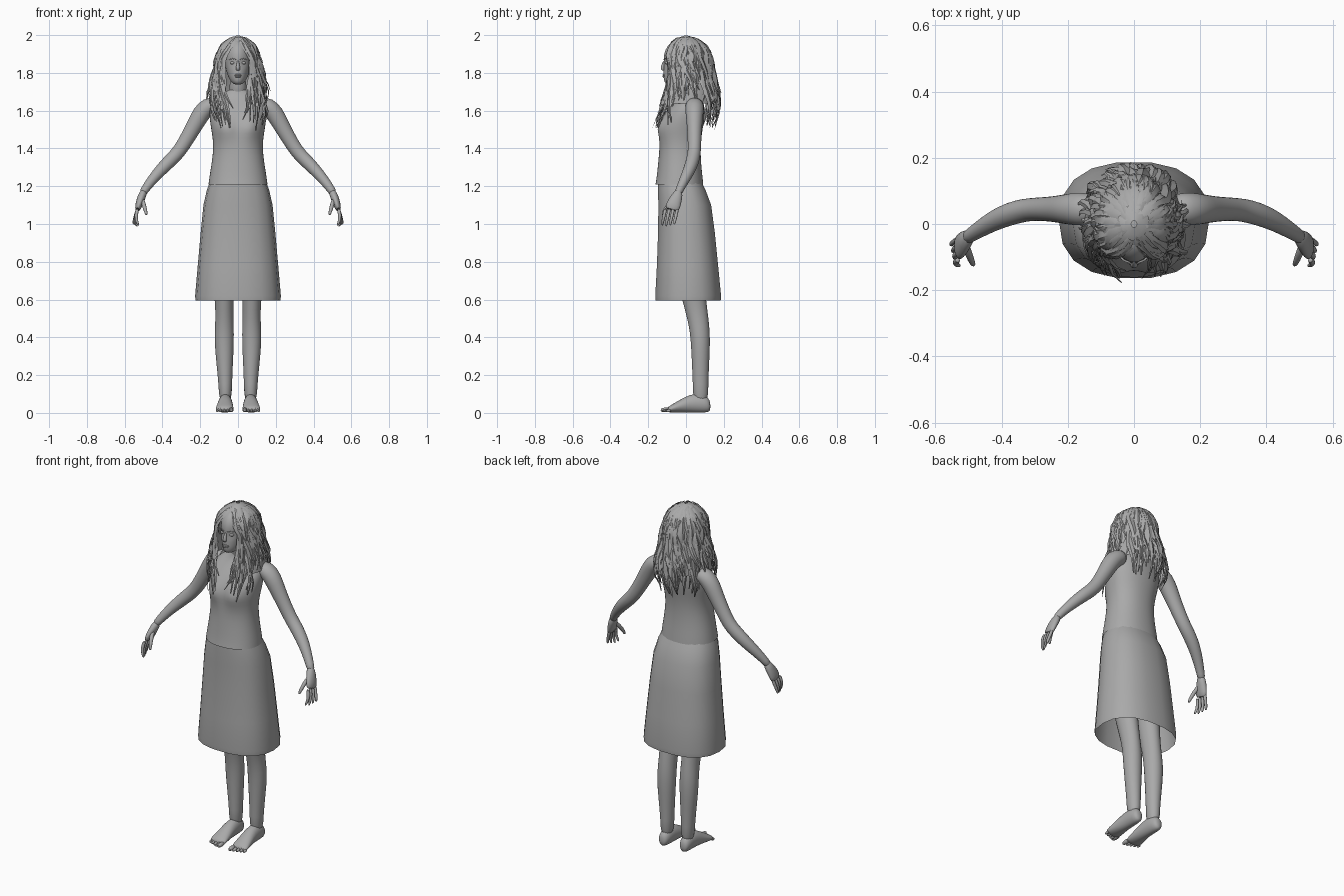
import bpy, bmesh, math, random
from mathutils import Vector

random.seed(4)
old = bpy.data.objects.get("Cube")
if old:
    bpy.data.objects.remove(old, do_unlink=True)

X, Y, Z = Vector((1, 0, 0)), Vector((0, 1, 0)), Vector((0, 0, 1))

grey = bpy.data.materials.new("plain_grey")
grey.use_nodes = True
grey.diffuse_color = (0.4, 0.4, 0.4, 1)
grey.node_tree.nodes["Principled BSDF"].inputs["Base Color"].default_value = grey.diffuse_color


def finish(name, bm, mirror=False, subdiv=0, angle=60):
    """Turn a bmesh into a shaded object."""
    bmesh.ops.recalc_face_normals(bm, faces=bm.faces)
    mesh = bpy.data.meshes.new(name)
    bm.to_mesh(mesh)
    bm.free()
    mesh.materials.append(grey)
    obj = bpy.data.objects.new(name, mesh)
    bpy.context.collection.objects.link(obj)
    bpy.ops.object.select_all(action='DESELECT')
    obj.select_set(True)
    bpy.context.view_layer.objects.active = obj
    bpy.ops.object.shade_smooth_by_angle(angle=math.radians(angle))
    if mirror:
        obj.modifiers.new("mirror", 'MIRROR').use_mirror_merge = False
    if subdiv:
        sub = obj.modifiers.new("smooth", 'SUBSURF')
        sub.levels = sub.render_levels = subdiv
    return obj


def tube(name, pts, side=X, axis=None, segs=16, power=2, caps=True, bumps=(), **opts):
    """Loft ellipses through (x, y, z, half width, half depth) points."""
    bm = bmesh.new()
    pos = [Vector(p[:3]) for p in pts]
    rings = []
    for i, p in enumerate(pts):
        t = axis or (pos[min(i + 1, len(pos) - 1)] - pos[max(i - 1, 0)]).normalized()
        u = (side - t * side.dot(t)).normalized()
        v = t.cross(u)
        ring = []
        for k in range(segs):
            a = math.tau * k / segs
            c, s = math.cos(a), math.sin(a)
            c = math.copysign(abs(c) ** (2 / power), c)
            s = math.copysign(abs(s) ** (2 / power), s)
            ring.append(bm.verts.new(pos[i] + u * c * p[3] + v * s * p[4]))
        rings.append(ring)
    for a, b in zip(rings, rings[1:]):
        for k in range(segs):
            n = (k + 1) % segs
            bm.faces.new((a[k], a[n], b[n], b[k]))
    if caps:
        bm.faces.new(rings[0])
        bm.faces.new(rings[-1])
    # Soft mounds and hollows on the front
    for bx, bz, size, push in bumps:
        for v in bm.verts:
            if v.co.y < -0.01:
                d = (abs(v.co.x) - bx) ** 2 + (v.co.z - bz) ** 2
                v.co.y -= push * math.exp(-d / (2 * size * size))
    return finish(name, bm, **opts)


def stack(name, rows, **opts):
    """Upright loft from (height, half width, front y, back y) rows."""
    pts = [(0, (f + b) / 2, z, w, (b - f) / 2) for z, w, f, b in rows]
    return tube(name, pts, axis=Z, **opts)


def ball(name, loc, scale, mirror=False):
    bm = bmesh.new()
    bmesh.ops.create_uvsphere(bm, u_segments=14, v_segments=8, radius=1)
    for v in bm.verts:
        v.co = Vector(a * s + l for a, s, l in zip(v.co, scale, loc))
    return finish(name, bm, mirror)


# Clothes
stack("sleeveless_top", [
    (1.21, .157, -.162, .092), (1.25, .152, -.155, .088), (1.32, .14, -.148, .08),
    (1.4, .13, -.14, .077), (1.46, .135, -.135, .082), (1.5, .142, -.13, .088),
    (1.54, .148, -.12, .095), (1.58, .152, -.108, .098), (1.62, .15, -.085, .098),
    (1.655, .13, -.055, .09), (1.685, .085, -.035, .08), (1.71, .05, -.03, .065)],
    segs=32, power=2.2, caps=False, bumps=[(.068, 1.515, .042, .035)], subdiv=1)
stack("skirt", [
    (1.23, .145, -.148, .08), (1.18, .165, -.15, .105), (1.1, .183, -.148, .135),
    (0.95, .198, -.15, .155), (0.78, .213, -.156, .172), (0.62, .227, -.165, .188),
    (0.595, .225, -.163, .186)], segs=18, power=2.4, caps=False, angle=50)

# Head and neck
tube("neck", [(0, .03, 1.65, .056, .05), (0, .012, 1.71, .045, .045),
              (0, -.01, 1.79, .045, .048)], subdiv=1)
stack("head", [
    (1.738, .018, -.1, -.05), (1.748, .034, -.114, -.02), (1.775, .05, -.12, .03),
    (1.8, .059, -.119, .06), (1.825, .066, -.119, .075), (1.85, .07, -.119, .085),
    (1.875, .072, -.12, .09), (1.92, .07, -.114, .095), (1.96, .05, -.085, .07),
    (1.98, .02, -.045, .04)], segs=28, bumps=[(.028, 1.853, .014, -.009)], subdiv=1)
tube("nose", [(0, -.113, 1.866, .006, .006), (0, -.122, 1.84, .008, .009),
              (0, -.126, 1.823, .013, .011), (0, -.118, 1.812, .009, .007)], subdiv=1)
ball("eye", (.028, -.1, 1.853), (.014, .011, .008), True)
ball("upper_lip", (0, -.116, 1.789), (.021, .008, .005))
ball("lower_lip", (0, -.116, 1.781), (.017, .009, .006))
tube("eyebrow", [(.012, -.117, 1.871, .002, .003), (.03, -.11, 1.876, .002, .003),
                 (.046, -.095, 1.871, .002, .002)], side=Z, segs=6, mirror=True)

# Legs and feet
tube("leg", [
    (.08, -.02, 1.1, .07, .08), (.08, 0, .85, .068, .08), (.075, .035, .64, .053, .068),
    (.072, .055, .54, .048, .06), (.072, .07, .46, .05, .055), (.073, .077, .38, .053, .052),
    (.071, .077, .27, .045, .047), (.067, .077, .15, .036, .041), (.067, .078, .05, .034, .042)],
    axis=Z, mirror=True, subdiv=1)
tube("foot", [
    (.068, .13, .034, .015, .02), (.068, .116, .044, .031, .043), (.067, .075, .052, .036, .051),
    (.067, .02, .05, .038, .049), (.069, -.03, .036, .044, .035), (.071, -.075, .023, .049, .022),
    (.071, -.1, .016, .048, .013)], axis=-Y, mirror=True, subdiv=1)
for i in range(5):
    x, tip, r = .036 + .0185 * i, -.135 + .007 * i, .009 if i else .014
    tube("toe", [(x, -.08, .016, r, r), (x, tip + .015, r + .002, r, r),
                 (x, tip, r, r * .6, r * .6)], segs=8, mirror=True, subdiv=1)

# Arms and hands
tube("arm", [
    (.11, .045, 1.635, .045, .04), (.16, .045, 1.625, .052, .048), (.195, .045, 1.585, .048, .05),
    (.225, .045, 1.53, .042, .044), (.265, .045, 1.46, .037, .04), (.31, .045, 1.385, .035, .037),
    (.35, .038, 1.345, .036, .037), (.4, .022, 1.295, .034, .034), (.45, -.005, 1.24, .028, .028),
    (.495, -.035, 1.18, .021, .022), (.505, -.042, 1.16, .021, .02)],
    side=Y, mirror=True, subdiv=1)
tube("palm", [(.495, -.035, 1.18, .02, .02), (.512, -.05, 1.14, .032, .022),
              (.525, -.068, 1.1, .04, .02), (.533, -.076, 1.07, .037, .013)],
     side=Y, mirror=True, subdiv=1)
for i in range(4):
    y, end = -.108 + .021 * i, .985 + .006 * abs(i - 1)
    tube("finger", [(.53, y, 1.085, .01, .011), (.542, y - .008, 1.045, .0095, .01),
                    (.553 - .006 * (3 - i), y - .016, 1.01, .008, .008),
                    (.552 - .009 * (3 - i), y - .018, end, .005, .005)],
         side=Y, segs=8, mirror=True, subdiv=1)
tube("thumb", [(.508, -.062, 1.135, .014, .013), (.498, -.095, 1.1, .012, .012),
               (.488, -.118, 1.065, .01, .01), (.484, -.125, 1.045, .006, .006)],
     side=Y, segs=8, mirror=True, subdiv=1)

# Hair outline: height, half width, back depth, front depth
HAIR = [(2.0, 0, 0, 0), (1.985, .045, .055, .05), (1.95, .083, .1, .09), (1.9, .104, .125, .118),
        (1.8, .124, .14, .11), (1.7, .153, .165, .115), (1.6, .168, .168, .145),
        (1.46, .13, .13, .185)]


def hair_point(a, z, scale=1.0):
    """Point on the hair outline; angle 0 is the front, pi the back."""
    for hi, lo in zip(HAIR, HAIR[1:]):
        if z >= lo[0]:
            break
    f = (hi[0] - z) / (hi[0] - lo[0])
    w, back, front = (p + (q - p) * f for p, q in zip(hi[1:], lo[1:]))
    depth = back if math.cos(a) < 0 else front
    return Vector((w * math.sin(a) * scale, -depth * math.cos(a) * scale, z))


# Hair under-layer, open around the face
bm = bmesh.new()
levels, cols, grid = 16, 32, []
for i in range(levels + 1):
    z = 1.997 - .36 * (i / levels) ** 1.4
    gap = .75 * min(1, max(0, (1.955 - z) / .07))
    grid.append([bm.verts.new(hair_point(math.pi + (2 * k / cols - 1) * (math.pi - gap), z, .94))
                 for k in range(cols + 1)])
for a, b in zip(grid, grid[1:]):
    for k in range(cols):
        bm.faces.new((a[k], a[k + 1], b[k + 1], b[k]))
finish("hair_base", bm)


def lock(bm, angles, top, end, width):
    """One wavy, tapering ridge of hair along the outline."""
    steps, phase, tilt = 10, random.uniform(0, 6), random.uniform(-.4, .4)
    lift, rows = random.uniform(.97, 1.06), []
    start, middle, last = angles
    for i in range(steps + 1):
        t = i / steps
        z = top - (top - end) * t ** 1.35
        a = start + (middle - start) * min(1, t / .4)
        a += (last - middle) * max(0, (t - .4) / .6) + .09 * t * math.sin(9 * t + phase)
        out = Vector((math.sin(a), -math.cos(a), 0))
        across = Vector((math.cos(a), math.sin(a), 0)) + out * tilt
        p = hair_point(a, z, lift) + out * .012 * t * math.sin(11 * t + phase)
        w = width * (math.sin(math.pi * (.12 + .85 * t)) ** .7)
        rows.append([bm.verts.new(q) for q in
                     (p - across * w, p + out * w * .5, p + across * w)])
    for a, b in zip(rows, rows[1:]):
        for k in range(2):
            bm.faces.new((a[k], a[k + 1], b[k + 1], b[k]))


# Hair locks: long and short at the sides and back, then framing the face
bm = bmesh.new()
for i in range(130):
    sign = 1 if i % 2 else -1
    a = random.uniform(.9, math.pi)
    over_shoulder = 1.1 < a < 2.1
    end = random.uniform(1.65, 1.72) if over_shoulder else random.uniform(1.5, 1.64)
    if i % 3 == 0:
        end += .1
    drift = random.uniform(-.15, .15)
    lock(bm, [sign * a, sign * (a + drift), sign * (a - drift)],
         random.uniform(1.93, 1.993), end, random.uniform(.012, .021))
for i in range(30):
    sign = 1 if i % 2 else -1
    lock(bm, [sign * random.uniform(.1, .5), sign * random.uniform(.68, 1.0),
              sign * random.uniform(.2, .75)],
         random.uniform(1.965, 1.99), random.uniform(1.49, 1.62), random.uniform(.01, .017))
finish("hair_locks", bm, angle=35)
